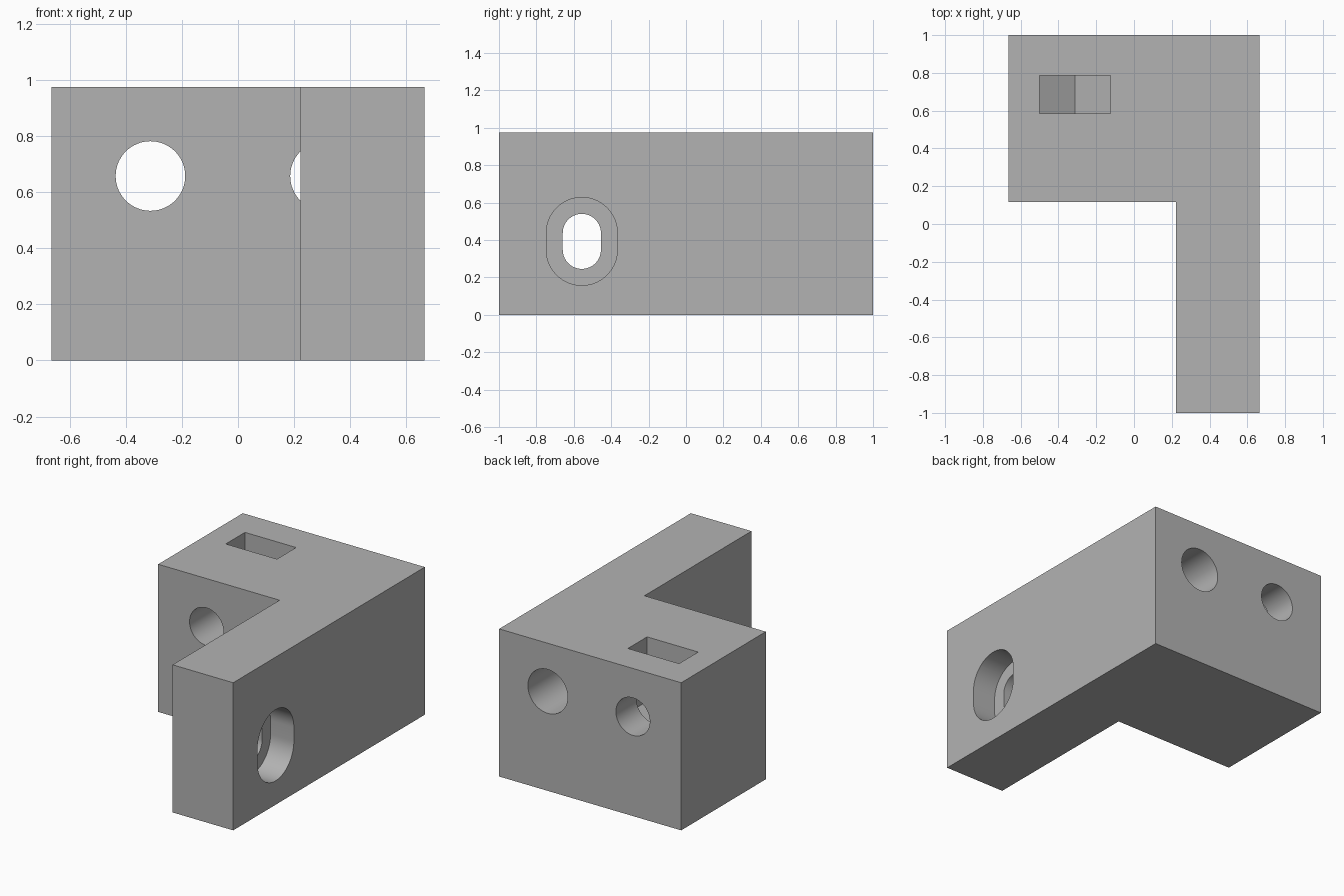
import bpy, bmesh
from math import cos, sin, pi, radians

cube = bpy.data.objects.get("Cube")
if cube:
    bpy.data.objects.remove(cube, do_unlink=True)

# How a profile point (u, v) and a depth w become x, y, z for each axis
PLACE = {
    "x": lambda u, v, w: (w, u, v),
    "y": lambda u, v, w: (u, w, v),
    "z": lambda u, v, w: (u, v, w),
}


def prism(name, profile, axis, start, end):
    """Extrude a closed 2D profile along an axis."""
    bm = bmesh.new()
    face = bm.faces.new([bm.verts.new(PLACE[axis](u, v, start)) for u, v in profile])
    grown = bmesh.ops.extrude_face_region(bm, geom=[face])["geom"]
    moved = [g for g in grown if isinstance(g, bmesh.types.BMVert)]
    bmesh.ops.translate(bm, verts=moved, vec=PLACE[axis](0, 0, end - start))
    bmesh.ops.recalc_face_normals(bm, faces=bm.faces)
    mesh = bpy.data.meshes.new(name)
    bm.to_mesh(mesh)
    bm.free()
    obj = bpy.data.objects.new(name, mesh)
    bpy.context.collection.objects.link(obj)
    return obj


def slot(u, v, radius, straight=0.0, steps=32):
    """Circle, or an upright rounded slot when straight is above zero."""
    points = []
    for first, shift in ((0, straight), (pi, -straight)):
        count = steps + 1 if straight else steps
        for i in range(count):
            a = first + pi * i / steps
            points.append((u + radius * cos(a), v + shift + radius * sin(a)))
    return points


# L-shaped bracket body
W, H, ARM, STEP = 0.665, 0.975, 0.222, 0.117
outline = [(-W, 1), (-W, STEP), (ARM, STEP), (ARM, -1), (W, -1), (W, 1)]
body = prism("bracket_body", outline, "z", 0, H)

# Nut pocket profile: open at the top, hexagon point at the bottom
BOLT, HOLE_Z, FLAT = -0.312, 0.657, 0.187
side = FLAT / cos(pi / 6)
pocket = [(BOLT - FLAT, H + 0.2), (BOLT - FLAT, HOLE_Z - side / 2), (BOLT, HOLE_Z - side),
          (BOLT + FLAT, HOLE_Z - side / 2), (BOLT + FLAT, H + 0.2)]

cutters = [
    prism("bolt_hole_cutter", slot(BOLT, HOLE_Z, 0.124), "y", 0, 1.2),
    prism("nut_pocket_cutter", pocket, "y", 0.585, 0.785),
    prism("rod_hole_cutter", slot(0.31, HOLE_Z, 0.124), "y", 0.1, 1.2),
    prism("rod_recess_cutter", slot(0.31, HOLE_Z, 0.145), "y", 0.25, 1.2),
    prism("slot_cutter", slot(-0.557, 0.393, 0.102, 0.045), "x", 0, 0.9),
    prism("slot_recess_cutter", slot(-0.557, 0.393, 0.19, 0.045), "x", W - 0.17, 0.9),
]

# Cut the holes, then drop the helpers
bpy.ops.object.select_all(action="DESELECT")
body.select_set(True)
bpy.context.view_layer.objects.active = body
for cutter in cutters:
    cutter.hide_render = True
    cut = body.modifiers.new(cutter.name, "BOOLEAN")
    cut.operation = "DIFFERENCE"
    cut.solver = "EXACT"
    cut.object = cutter
    bpy.ops.object.modifier_apply(modifier=cut.name)
    bpy.data.objects.remove(cutter, do_unlink=True)
bpy.ops.object.shade_smooth_by_angle(angle=radians(30))

# Plain grey finish
grey = bpy.data.materials.new("plain_grey")
grey.use_nodes = True
grey.diffuse_color = (0.45, 0.45, 0.45, 1)
grey.node_tree.nodes["Principled BSDF"].inputs["Base Color"].default_value = grey.diffuse_color
body.data.materials.clear()
body.data.materials.append(grey)
